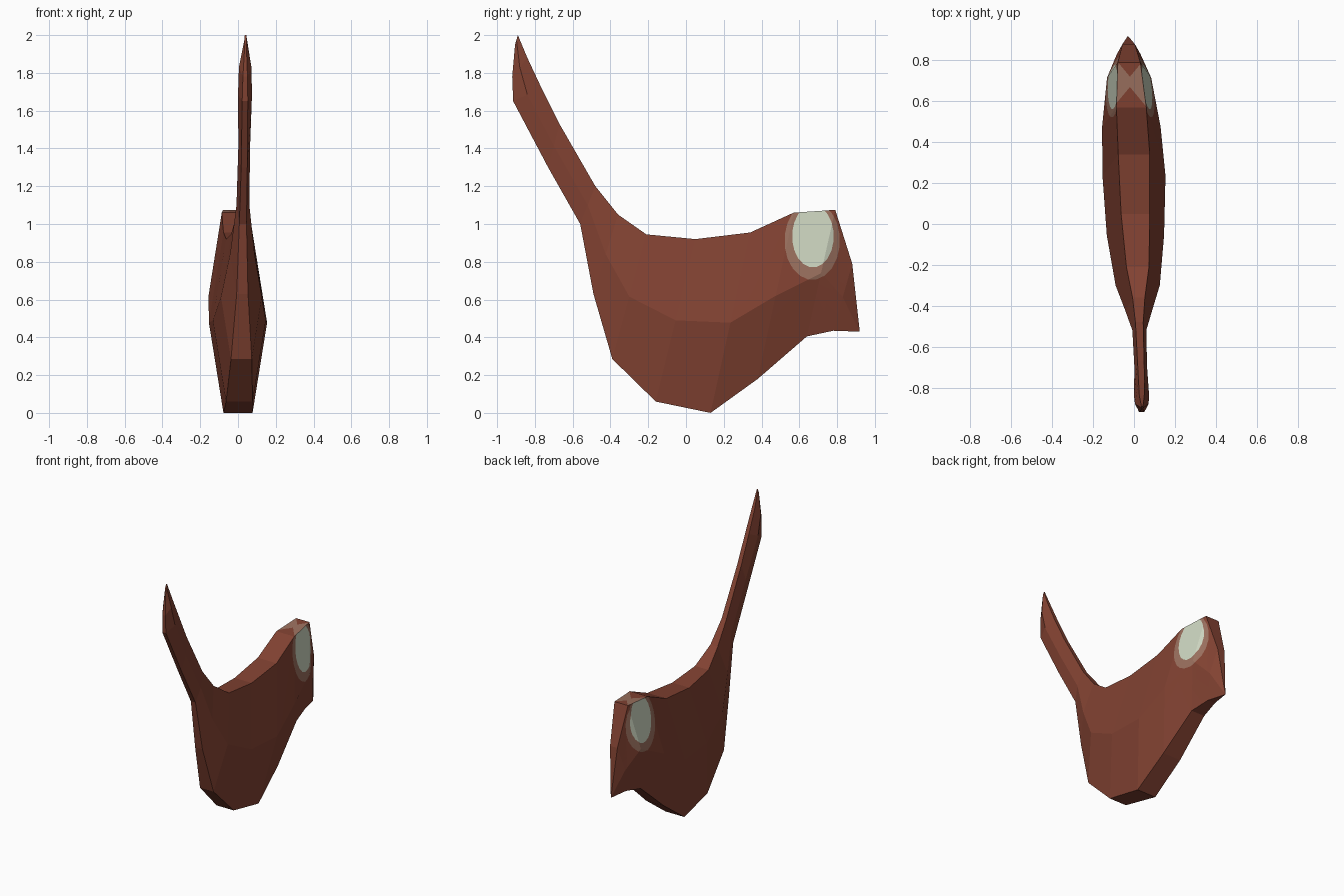
import bpy, bmesh, math
from mathutils import Vector

if "Cube" in bpy.data.objects:
    bpy.data.objects.remove(bpy.data.objects["Cube"])


def material(name, rgb):
    m = bpy.data.materials.new(name)
    m.diffuse_color = (*rgb, 1)
    m.use_nodes = True
    m.node_tree.nodes["Principled BSDF"].inputs["Base Color"].default_value = m.diffuse_color
    return m


# Stations along the fish: top y, z, bottom y, z, centre x, half width of edge, half width of middle
STATIONS = [
    (-0.89, 2.00, -0.905, 1.95, 0.04, 0.004, 0.006),
    (-0.84, 1.88, -0.92, 1.78, 0.038, 0.012, 0.033),
    (-0.765, 1.72, -0.915, 1.65, 0.037, 0.015, 0.037),
    (-0.67, 1.53, -0.73, 1.30, 0.033, 0.016, 0.031),
    (-0.48, 1.20, -0.56, 1.00, 0.026, 0.019, 0.034),
    (-0.36, 1.05, -0.49, 0.63, 0.023, 0.03, 0.065),
    (-0.21, 0.945, -0.39, 0.285, 0.018, 0.055, 0.108),
    (0.05, 0.92, -0.16, 0.06, 0.007, 0.07, 0.14),
    (0.34, 0.955, 0.13, 0.0, 0.0, 0.077, 0.154),
    (0.57, 1.06, 0.38, 0.18, -0.013, 0.073, 0.143),
    (0.79, 1.075, 0.64, 0.405, -0.024, 0.055, 0.108),
    (0.88, 0.79, 0.78, 0.435, -0.026, 0.03, 0.058),
]

# Body and tail: six-sided rings bridged together, pointed nose
bm = bmesh.new()
rings = []
for ty, tz, by, bz, cx, e, m in STATIONS:
    my, mz = (ty + by) / 2, (tz + bz) / 2
    pts = [(cx - e, ty, tz), (cx + e, ty, tz), (cx + m, my, mz),
           (cx + e, by, bz), (cx - e, by, bz), (cx - m, my, mz)]
    rings.append([bm.verts.new(p) for p in pts])
for a, b in zip(rings, rings[1:]):
    for i in range(6):
        j = (i + 1) % 6
        bm.faces.new((a[i], a[j], b[j], b[i]))
bm.faces.new(rings[0])
nose = bm.verts.new((-0.03, 0.92, 0.43))
for i in range(6):
    bm.faces.new((rings[-1][i], rings[-1][(i + 1) % 6], nose))
bmesh.ops.recalc_face_normals(bm, faces=bm.faces[:])


def cut(choose, point, normal):
    faces = [f for f in bm.faces if choose(f)]
    geom = set(faces)
    for f in faces:
        geom.update(f.edges)
        geom.update(f.verts)
    bmesh.ops.bisect_plane(bm, geom=list(geom), plane_co=point, plane_no=normal, dist=1e-6)


def head_side(f):
    c = f.calc_center_median()
    return abs(f.normal.x) > 0.5 and c.y > 0.34 and c.z > 0.5


def head_top(f):
    c = f.calc_center_median()
    return f.normal.z > 0.7 and 0.56 < c.y < 0.8


# Eyes: ellipses cut into the head sides (y, z, radius y, radius z)
OUTER = (0.668, 0.912, 0.145, 0.205)
INNER = (0.672, 0.935, 0.109, 0.163)
SIDES = 20
for cy, cz, ry, rz in (OUTER, INNER):
    for k in range(SIDES):
        t = 2 * math.pi * k / SIDES
        n = Vector((0, math.cos(t) / ry, math.sin(t) / rz))
        p = Vector((0, cy + ry * math.cos(t), cz + rz * math.sin(t)))
        cut(head_side, p, n.normalized())

# Eye rims meeting over the top of the head in an hourglass
MID_X, MID_Y, GAP = -0.02, 0.695, 0.025
for sx in (-1, 1):
    for sy in (-1, 1):
        cut(head_top, (MID_X, MID_Y + sy * GAP, 1.07), Vector((-sx * 1.2, sy, 0)).normalized())


def inside(c, e):
    return ((c.y - e[0]) / e[2]) ** 2 + ((c.z - e[1]) / e[3]) ** 2 < 1


for f in bm.faces:
    c = f.calc_center_median()
    if head_side(f):
        f.material_index = 2 if inside(c, INNER) else 1 if inside(c, OUTER) else 0
    elif head_top(f):
        if abs(c.y - MID_Y) < GAP + 1.2 * abs(c.x - MID_X):
            f.material_index = 1

mesh = bpy.data.meshes.new("fish_body")
bm.to_mesh(mesh)
bm.free()
for name, rgb in (("red brown", (0.225, 0.055, 0.032)),
                  ("eye rim tan", (0.33, 0.165, 0.115)),
                  ("pale eye", (0.62, 0.68, 0.54))):
    mesh.materials.append(material(name, rgb))
body = bpy.data.objects.new("fish_body", mesh)
bpy.context.collection.objects.link(body)
